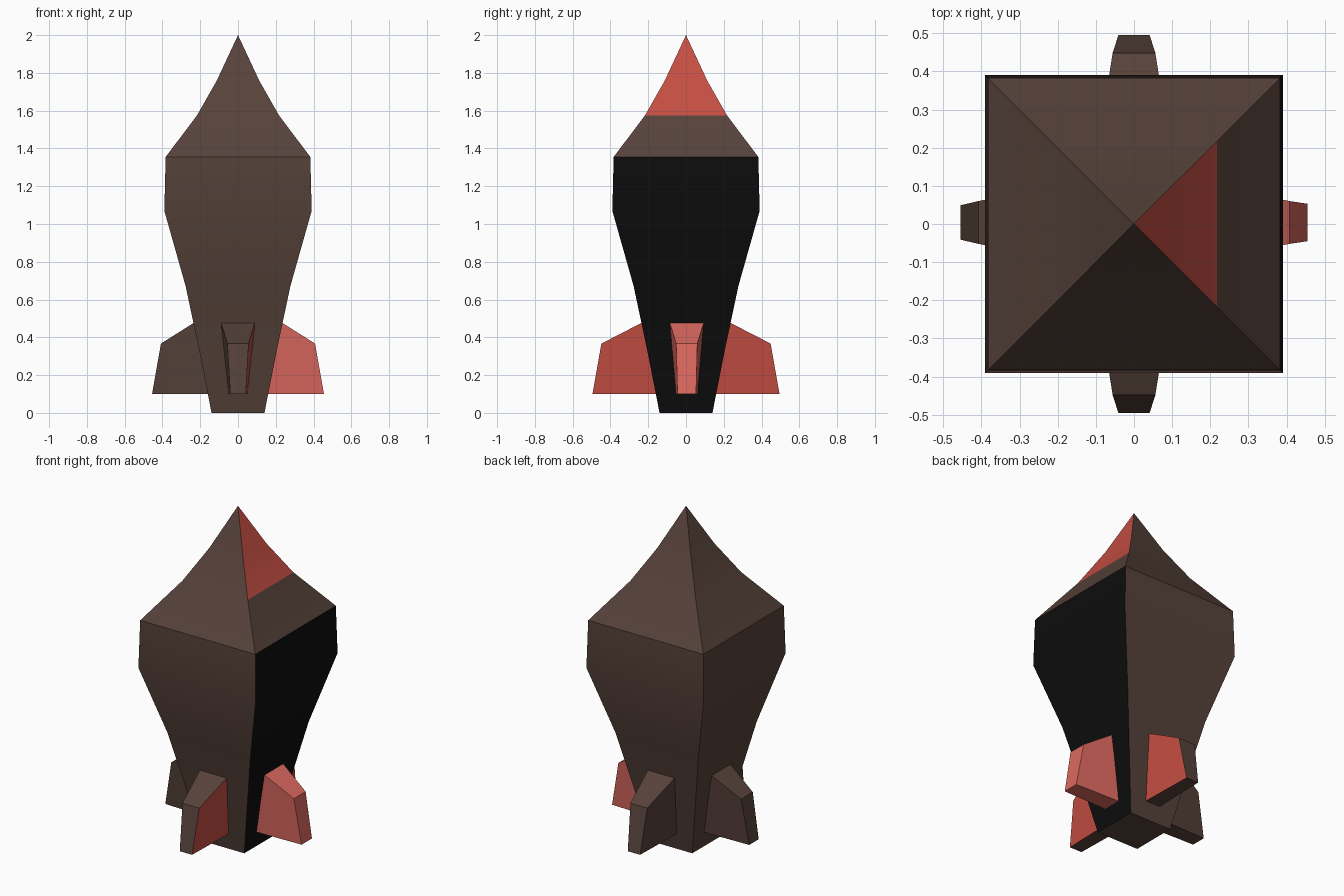
import bpy, bmesh, math
from mathutils import Matrix

if "Cube" in bpy.data.objects:
    bpy.data.objects.remove(bpy.data.objects["Cube"])


def srgb(r, g, b):
    def lin(c):
        c /= 255
        return c / 12.92 if c <= 0.04045 else ((c + 0.055) / 1.055) ** 2.4
    return (lin(r), lin(g), lin(b), 1)


def material(name, rgb):
    m = bpy.data.materials.new(name)
    m.diffuse_color = srgb(*rgb)
    m.use_nodes = True
    m.node_tree.nodes["Principled BSDF"].inputs["Base Color"].default_value = m.diffuse_color
    return m


BROWN, BLACK, RED, LIGHT_RED = range(4)
MATS = [material("dark brown", (86, 66, 58)), material("black", (13, 13, 13)),
        material("red", (196, 78, 67)), material("light red", (219, 104, 95))]


def finish(bm, name, rule):
    """Fix normals, colour faces by rule and make the object."""
    bmesh.ops.recalc_face_normals(bm, faces=bm.faces)
    for f in bm.faces:
        f.material_index = rule(f)
    mesh = bpy.data.meshes.new(name)
    bm.to_mesh(mesh)
    bm.free()
    for m in MATS:
        mesh.materials.append(m)
    ob = bpy.data.objects.new(name, mesh)
    bpy.context.collection.objects.link(ob)
    return ob


# Rocket body: square rings (height, half width) closed to a point
PROFILE = [(0, 0.14), (0.33, 0.205), (0.67, 0.277), (1.07, 0.39),
           (1.355, 0.383), (1.575, 0.217), (1.76, 0.112)]
CORNERS = [(-1, -1), (1, -1), (1, 1), (-1, 1)]
bm = bmesh.new()
rings = [[bm.verts.new((x * w, y * w, z)) for x, y in CORNERS] for z, w in PROFILE]
tip = bm.verts.new((0, 0, 2))
bm.faces.new(rings[0])
for i in range(4):
    j = (i + 1) % 4
    for lo, hi in zip(rings, rings[1:]):
        bm.faces.new((lo[i], lo[j], hi[j], hi[i]))
    bm.faces.new((rings[-1][i], rings[-1][j], tip))


def body_colour(f):
    if f.normal.x < 0.4:
        return BROWN
    z = f.calc_center_median().z
    return BLACK if z < 1.355 else BROWN if z < 1.57 else RED


body = finish(bm, "rocket_body", body_colour)
bpy.context.view_layer.objects.active = body
body.select_set(True)
bpy.ops.object.shade_smooth_by_angle(angle=math.radians(25))


# Fins: tapered four-point profile (reach, half width, height), turned around z
def fin(name, angle, reach, low, offset, rule):
    outline = [(0.155, low + 0.008, 0.1), (reach, low, 0.1),
               (reach - 0.047, 0.056, 0.367), (0.232, 0.09, 0.478)]
    bm = bmesh.new()
    left, right = ([bm.verts.new((r, s * t, z)) for r, t, z in outline] for s in (1, -1))
    bm.faces.new(left)
    bm.faces.new(right)
    for i in range(4):
        j = (i + 1) % 4
        bm.faces.new((left[i], left[j], right[j], right[i]))
    move = Matrix.Translation((0, offset, 0)) @ Matrix.Rotation(math.radians(angle), 4, 'Z')
    bmesh.ops.transform(bm, matrix=move, verts=bm.verts)
    finish(bm, name, rule)


def right_side_red(f):
    return RED if f.normal.x > 0.5 else BROWN


fin("right_fin", 0, 0.455, 0.049, 0.004, lambda f: LIGHT_RED)
fin("left_fin", 180, 0.455, 0.045, 0.004, lambda f: BROWN)
fin("back_fin", 90, 0.495, 0.041, 0, right_side_red)
fin("front_fin", -90, 0.495, 0.041, 0, right_side_red)
